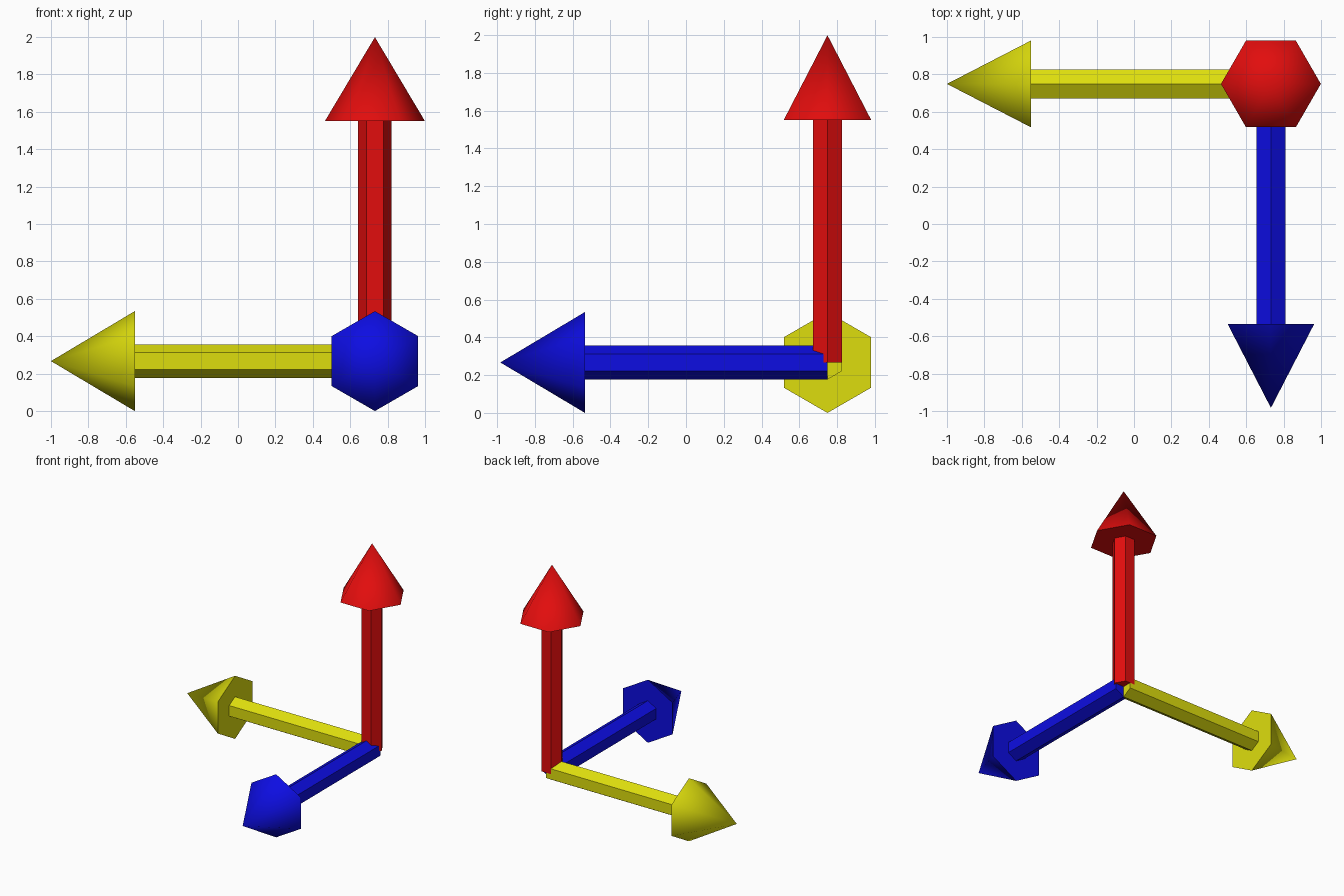
import bpy, bmesh, math
from mathutils import Vector

if "Cube" in bpy.data.objects:
    bpy.data.objects.remove(bpy.data.objects["Cube"])

ORIGIN = Vector((0.732, 0.749, 0.267))   # where the three arrows meet
BASE, TIP = 1.284, 1.732                 # distance to head base and tip
SHAFT_R, HEAD_R, SIDES = 0.09, 0.267, 6


def material(name, rgb):
    m = bpy.data.materials.new(name)
    m.diffuse_color = (*rgb, 1)
    m.use_nodes = True
    m.node_tree.nodes["Principled BSDF"].inputs["Base Color"].default_value = m.diffuse_color
    return m


def make_object(name, bm, mat):
    bmesh.ops.recalc_face_normals(bm, faces=bm.faces[:])
    me = bpy.data.meshes.new(name)
    bm.to_mesh(me)
    bm.free()
    me.materials.append(mat)
    bpy.context.collection.objects.link(bpy.data.objects.new(name, me))


def ring(bm, axis, corner, radius, dist):
    """Hexagon around the axis, one corner pointing along 'corner'."""
    side = axis.cross(corner)
    angles = [2 * math.pi * i / SIDES for i in range(SIDES)]
    return [bm.verts.new(ORIGIN + axis * dist
                         + radius * (corner * math.cos(a) + side * math.sin(a)))
            for a in angles]


def arrow(colour, axis, corner, mat):
    axis, corner = Vector(axis), Vector(corner)

    # Flat six-sided shaft
    bm = bmesh.new()
    a = ring(bm, axis, corner, SHAFT_R, 0)
    b = ring(bm, axis, corner, SHAFT_R, BASE)
    for i in range(SIDES):
        j = (i + 1) % SIDES
        bm.faces.new((a[i], a[j], b[j], b[i]))
    bm.faces.new(a)
    bm.faces.new(b)
    make_object(colour + "_shaft", bm, mat)

    # Smooth-sided head with a flat, sharp-edged base
    bm = bmesh.new()
    rim = ring(bm, axis, corner, HEAD_R, BASE)
    tip = bm.verts.new(ORIGIN + axis * TIP)
    cap = bm.faces.new(rim)
    for i in range(SIDES):
        bm.faces.new((rim[i], rim[(i + 1) % SIDES], tip)).smooth = True
    for e in cap.edges:
        e.smooth = False
    make_object(colour + "_head", bm, mat)


arrow("red", (0, 0, 1), (1, 0, 0), material("red", (0.76, 0.004, 0.004)))
arrow("yellow", (-1, 0, 0), (0, 0, 1), material("yellow", (0.73, 0.73, 0.004)))
arrow("blue", (0, -1, 0), (0, 0, 1), material("blue", (0.004, 0.004, 0.76)))
